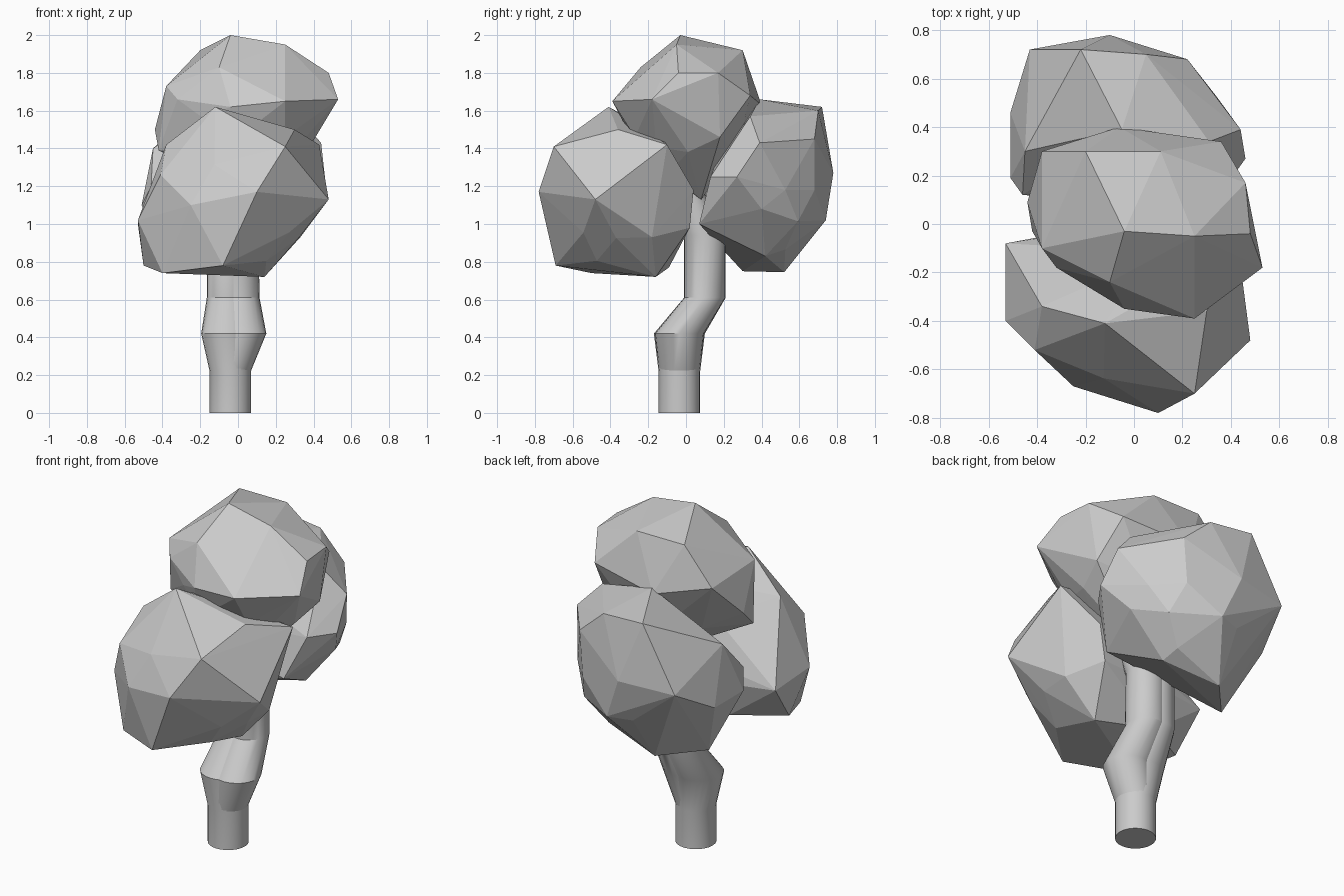
import bpy
import bmesh
from mathutils import Vector

cube = bpy.data.objects.get("Cube")
if cube:
    bpy.data.objects.remove(cube, do_unlink=True)

GREY = (0.6, 0.6, 0.6, 1.0)
grey = bpy.data.materials.new("plain grey")
grey.use_nodes = True
grey.diffuse_color = GREY
grey.node_tree.nodes["Principled BSDF"].inputs["Base Color"].default_value = GREY


def add_object(name, bm, smooth=False):
    """Turn a bmesh into a named object with the shared material."""
    bmesh.ops.recalc_face_normals(bm, faces=bm.faces)
    mesh = bpy.data.meshes.new(name)
    bm.to_mesh(mesh)
    bm.free()
    mesh.materials.append(grey)
    obj = bpy.data.objects.new(name, mesh)
    bpy.context.collection.objects.link(obj)
    if smooth:
        bpy.ops.object.select_all(action="DESELECT")
        obj.select_set(True)
        bpy.context.view_layer.objects.active = obj
        bpy.ops.object.shade_smooth_by_angle()


def foliage(name, centre, radii, corners):
    """A faceted clump: a low icosphere pulled out to a few corners."""
    bm = bmesh.new()
    bmesh.ops.create_icosphere(bm, subdivisions=2, radius=1)
    centre, radii, free = Vector(centre), Vector(radii), list(bm.verts)
    pulls = []
    for corner in map(Vector, corners):
        offset = corner - centre
        aim = Vector(o / r for o, r in zip(offset, radii)).normalized()
        vert = max(free, key=lambda v: v.co.dot(aim))
        free.remove(vert)
        pulls.append((vert, corner))
    for vert in free:
        vert.co = centre + vert.co * radii
    for vert, corner in pulls:
        vert.co = corner
    # Stretch a taut skin over the pulled points
    bmesh.ops.delete(bm, geom=bm.edges[:], context="EDGES_FACES")
    bmesh.ops.convex_hull(bm, input=bm.verts[:])
    loose = [v for v in bm.verts if not v.link_faces]
    bmesh.ops.delete(bm, geom=loose, context="VERTS")
    add_object(name, bm)


def stem(name, rings, sides=24):
    """A bent tube through horizontal rings of (x, y, z, radius)."""
    bm = bmesh.new()
    previous = None
    for x, y, z, radius in rings:
        ring = bmesh.ops.create_circle(bm, segments=sides, radius=radius)["verts"]
        bmesh.ops.translate(bm, verts=ring, vec=(x, y, z))
        if previous:
            for i in range(sides):
                j = (i + 1) % sides
                bm.faces.new((previous[i], previous[j], ring[j], ring[i]))
        else:
            bm.faces.new(ring)
        previous = ring
    bm.faces.new(previous)
    add_object(name, bm, smooth=True)


# Trunk with a second stem fused to its side
stem("trunk", [(-0.04, -0.035, 0, 0.11), (-0.04, -0.035, 0.22, 0.11),
               (-0.06, -0.035, 0.42, 0.135), (-0.055, 0.1, 0.61, 0.11),
               (-0.055, 0.1, 0.94, 0.11), (-0.03, 0.2, 1.2, 0.09)])
stem("side_stem", [(-0.04, -0.035, 0.22, 0.108), (0.02, -0.035, 0.42, 0.13),
                   (0.005, 0.1, 0.61, 0.109), (0.0, 0.1, 0.94, 0.109),
                   (0.03, 0.0, 1.2, 0.08)])

# Three overlapping clumps of leaves
foliage("front_foliage", (-0.02, -0.37, 1.12), (0.4, 0.33, 0.37), [
    (-0.12, -0.41, 1.62), (0.1, -0.78, 1.17), (0.25, -0.7, 1.41),
    (0.3, -0.36, 1.5), (0.48, -0.48, 1.13), (0.43, -0.1, 1.42),
    (-0.53, -0.4, 1.02), (-0.53, -0.08, 1.0), (-0.41, -0.52, 1.26),
    (-0.38, -0.34, 1.42), (-0.25, -0.67, 1.1), (-0.08, -0.69, 0.78),
    (-0.5, -0.25, 0.78), (-0.4, -0.5, 0.74), (0.14, -0.16, 0.72),
    (0.22, 0.02, 0.98), (0.33, -0.18, 0.93), (0.27, 0.04, 1.18),
    (-0.1, 0.0, 0.98), (-0.22, -0.09, 0.77), (0.05, -0.15, 1.48)])
foliage("back_foliage", (-0.03, 0.43, 1.18), (0.39, 0.31, 0.37), [
    (-0.22, 0.72, 1.62), (0.05, 0.7, 1.6), (-0.05, 0.39, 1.66),
    (-0.1, 0.78, 1.27), (-0.43, 0.72, 1.25), (-0.51, 0.46, 1.1),
    (-0.51, 0.19, 1.1), (-0.45, 0.3, 1.4), (0.22, 0.68, 1.45),
    (0.44, 0.39, 1.43), (0.46, 0.27, 1.25), (0.31, 0.34, 1.57),
    (0.0, 0.74, 1.02), (-0.16, 0.52, 0.745), (-0.36, 0.3, 0.75),
    (0.15, 0.42, 0.83), (0.25, 0.07, 1.0), (0.36, 0.13, 1.25),
    (-0.46, 0.12, 1.2), (0.36, 0.4, 1.08)])
foliage("top_foliage", (0.04, 0.01, 1.56), (0.38, 0.32, 0.34), [
    (-0.04, -0.03, 2.0), (0.25, -0.05, 1.95), (-0.2, 0.3, 1.92),
    (0.11, 0.3, 1.92), (0.48, -0.04, 1.8), (0.46, 0.17, 1.8),
    (0.53, -0.18, 1.66), (0.25, -0.39, 1.65), (-0.04, -0.35, 1.62),
    (-0.1, -0.24, 1.83), (-0.32, -0.18, 1.66), (-0.44, 0.09, 1.5),
    (-0.38, 0.3, 1.71), (-0.38, -0.1, 1.73), (-0.06, 0.4, 1.63),
    (0.41, 0.18, 1.46), (0.25, -0.27, 1.46), (0.36, 0.34, 1.68),
    (-0.42, -0.03, 1.39), (0.1, 0.08, 1.13)])
